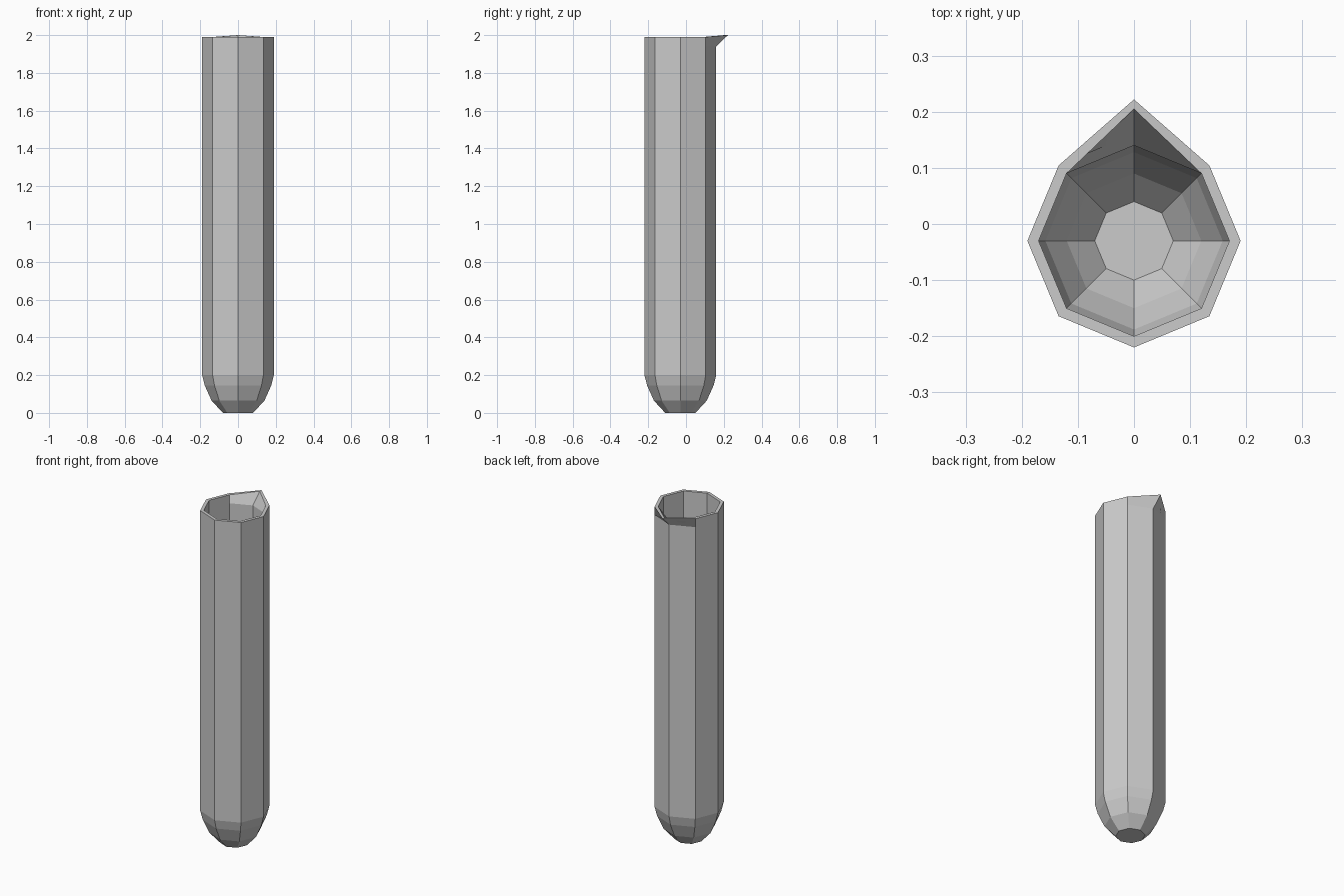
import bpy, bmesh
from math import sin, cos, pi

if "Cube" in bpy.data.objects:
    bpy.data.objects.remove(bpy.data.objects["Cube"])

SIDES = 8
CY = -0.03          # tube axis sits slightly forward of the spout
SPOUT = 2           # index of the corner that points to +y

# (radius, height) from the outer base, over the rim, down to the inner floor
profile = [(0.08, 0), (0.14, 0.065), (0.176, 0.145), (0.19, 0.20),
           (0.19, 1.94), (0.19, 1.99),
           (0.17, 1.99), (0.17, 1.94),
           (0.17, 0.20), (0.158, 0.15), (0.12, 0.08), (0.07, 0.02)]

bm = bmesh.new()
rings = []
for r, z in profile:
    rings.append([bm.verts.new((r * cos(2 * pi * i / SIDES),
                                CY + r * sin(2 * pi * i / SIDES), z))
                  for i in range(SIDES)])

# Wall faces, base and inner floor
for a, b in zip(rings, rings[1:]):
    for i in range(SIDES):
        j = (i + 1) % SIDES
        bm.faces.new((a[i], a[j], b[j], b[i]))
bm.faces.new(rings[0][::-1])
bm.faces.new(rings[-1])

# Pouring spout: pull the back corner of the rim outward
rings[5][SPOUT].co = (0, 0.222, 2.0)
rings[6][SPOUT].co = (0, 0.205, 2.0)

bmesh.ops.recalc_face_normals(bm, faces=bm.faces)
mesh = bpy.data.meshes.new("test_tube")
bm.to_mesh(mesh)
bm.free()
tube = bpy.data.objects.new("test_tube", mesh)
bpy.context.collection.objects.link(tube)
